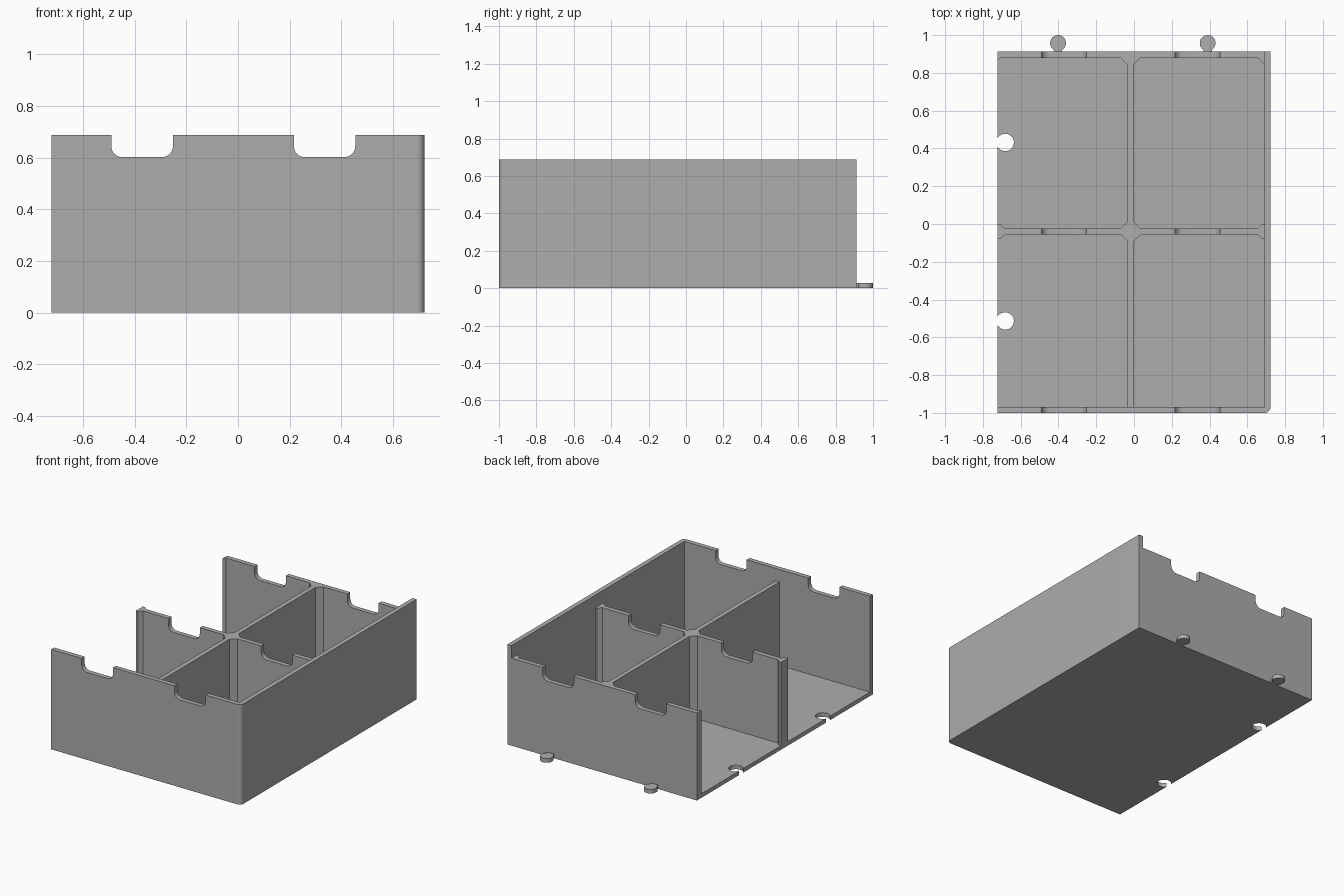
import bpy, bmesh, math
from mathutils import Vector

if "Cube" in bpy.data.objects:
    bpy.data.objects.remove(bpy.data.objects["Cube"])

L, R, F, B = -0.722, 0.722, -1.0, 0.912      # tray footprint
T = 0.032                                    # wall thickness
FLOOR, LOW, HIGH = 0.028, 0.602, 0.688       # heights
CX, CY = -0.018, -0.04                       # crossing of the dividers
H, C = 0.016, 0.036                          # divider half width, corner chamfer

grey = bpy.data.materials.new("plain grey")
grey.diffuse_color = (0.42, 0.42, 0.42, 1)
grey.use_nodes = True
grey.node_tree.nodes["Principled BSDF"].inputs["Base Color"].default_value = grey.diffuse_color


def prism(name, pts, origin, push):
    """Closed profile extruded along a vector."""
    bm = bmesh.new()
    face = bm.faces.new([bm.verts.new(Vector(p) + Vector(origin)) for p in pts])
    new = bmesh.ops.extrude_face_region(bm, geom=[face])["geom"]
    bmesh.ops.translate(bm, vec=push, verts=[v for v in new if isinstance(v, bmesh.types.BMVert)])
    bmesh.ops.recalc_face_normals(bm, faces=bm.faces)
    me = bpy.data.meshes.new(name)
    bm.to_mesh(me)
    bm.free()
    me.materials.append(grey)
    ob = bpy.data.objects.new(name, me)
    bpy.context.collection.objects.link(ob)
    return ob


def plan(name, pts, z0, z1):
    return prism(name, [(x, y, 0) for x, y in pts], (0, 0, z0), (0, 0, z1 - z0))


def arc(cx, cy, r, a0, a1, n):
    angles = [math.radians(a0 + (a1 - a0) * i / n) for i in range(n + 1)]
    return [(cx + r * math.cos(a), cy + r * math.sin(a)) for a in angles]


def disc(name, x, y, r, z0, z1):
    return plan(name, arc(x, y, r, 0, 360, 32)[:-1], z0, z1)


def combine(target, tool, operation):
    mod = target.modifiers.new(operation, 'BOOLEAN')
    mod.operation, mod.object, mod.solver = operation, tool, 'EXACT'
    bpy.context.view_layer.objects.active = target
    bpy.ops.object.modifier_apply(modifier=mod.name)
    bpy.data.objects.remove(tool)


# Floor with one rounded corner
corner = arc(R - 0.03, F + 0.03, 0.03, -90, 0, 10)
tray = plan("compartment_tray", [(L, F)] + corner + [(R, B), (L, B)], 0, FLOOR)

# Tall front and right walls
walls = plan("outer_walls", [(L, F)] + corner +
             [(R, B), (R - T, B), (R - T, F + T), (L, F + T)], 0, HIGH)

# Low back wall and crossing dividers with chamfered corners
xr, yb, e = R - T, B - T, 0.016
plan_pts = [
    (R - T / 2, B), (L, B), (L, yb - e), (L + e, yb),
    (CX - H - C, yb), (CX - H, yb - C),
    (CX - H, CY + H + C), (CX - H - C, CY + H),
    (L + 2.4 * e, CY + H), (L + e, CY + H + 1.4 * e), (L, CY + H + 1.4 * e),
    (L, CY - H - 1.4 * e), (L + e, CY - H - 1.4 * e), (L + 2.4 * e, CY - H),
    (CX - H - C, CY - H), (CX - H, CY - H - C),
    (CX - H, F + T / 2), (CX + H, F + T / 2),
    (CX + H, CY - H - C), (CX + H + C, CY - H),
    (xr - C, CY - H), (xr - 0.012, CY - H - 0.024), (R - T / 2, CY - H - 0.024),
    (R - T / 2, CY + H + 0.024), (xr - 0.012, CY + H + 0.024), (xr - C, CY + H),
    (CX + H + C, CY + H), (CX + H, CY + H + C),
    (CX + H, yb - C), (CX + H + C, yb),
    (xr - C, yb), (xr, yb - C), (R - T / 2, yb - C),
]
dividers = plan("dividers", plan_pts, 0.01, LOW)
combine(tray, walls, 'UNION')
combine(tray, dividers, 'UNION')

# Rounded finger notches in the front, middle and back walls
for x0, x1 in ((-0.49, -0.252), (0.216, 0.454)):
    for base, y0, y1 in ((LOW, F - 0.05, F + 0.1), (LOW - 0.086, -0.2, B + 0.05)):
        r = 0.042
        pts = [(x1, 0.8), (x0, 0.8)]
        pts += arc(x0 + r, base + r, r, 180, 270, 8) + arc(x1 - r, base + r, r, 270, 360, 8)
        cutter = prism("notch_cutter", [(x, 0, z) for x, z in pts], (0, y0, 0), (0, y1 - y0, 0))
        combine(tray, cutter, 'DIFFERENCE')

# Round connector sockets on the open side
for y in (0.432, -0.513):
    combine(tray, disc("socket_cutter", -0.682, y, 0.046, -0.1, 0.1), 'DIFFERENCE')

# Round connector tabs on the back
for x in (-0.402, 0.39):
    combine(tray, disc("connector_tab", x, 0.958, 0.042, 0, FLOOR), 'UNION')
    neck = [(x - 0.022, B - 0.01), (x + 0.022, B - 0.01), (x + 0.022, 0.935), (x - 0.022, 0.935)]
    combine(tray, plan("connector_neck", neck, 0, FLOOR), 'UNION')

# Merge coplanar faces, then smooth only the rounded parts
bm = bmesh.new()
bm.from_mesh(tray.data)
bmesh.ops.remove_doubles(bm, verts=bm.verts, dist=0.0002)
bmesh.ops.dissolve_limit(bm, angle_limit=math.radians(0.5), verts=bm.verts, edges=bm.edges)
bm.to_mesh(tray.data)
bm.free()
bpy.context.view_layer.objects.active = tray
tray.select_set(True)
bpy.ops.object.shade_smooth_by_angle(angle=math.radians(30))
